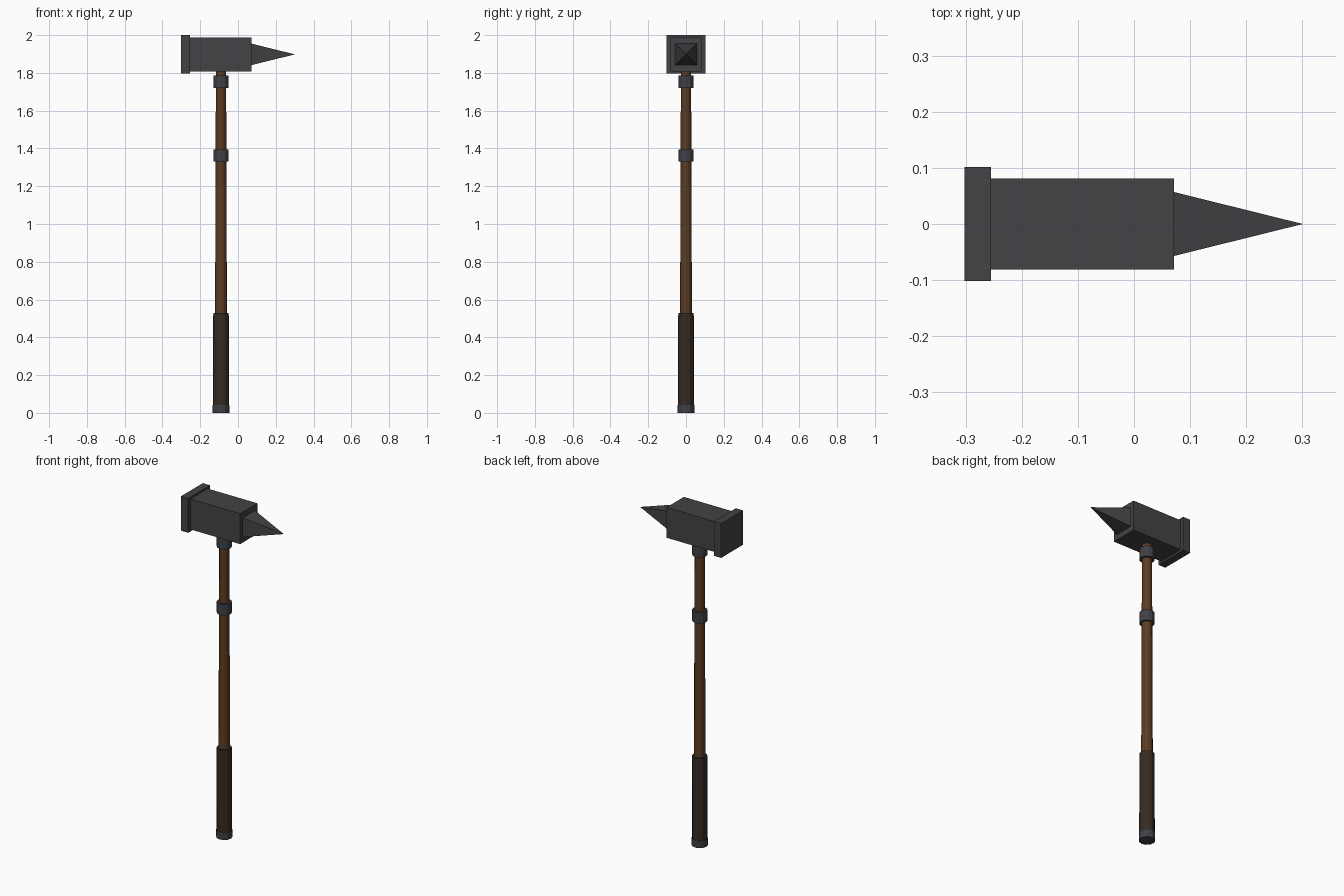
import bpy
import math

if "Cube" in bpy.data.objects:
    bpy.data.objects.remove(bpy.data.objects["Cube"])


def material(name, rgb):
    m = bpy.data.materials.new(name)
    m.diffuse_color = (*rgb, 1.0)
    m.use_nodes = True
    m.node_tree.nodes["Principled BSDF"].inputs["Base Color"].default_value = m.diffuse_color
    return m


IRON = material("dark iron", (0.056, 0.055, 0.060))
BAND = material("band steel", (0.050, 0.052, 0.060))
WOOD = material("brown wood", (0.105, 0.045, 0.016))
GRIP = material("dark leather", (0.036, 0.024, 0.016))

SHAFT_X = -0.09
HEAD_Z = 1.898


def finish(name, mat):
    ob = bpy.context.object
    ob.name = name
    ob.data.materials.append(mat)
    return ob


def box(name, x0, x1, half_y, half_z, mat):
    bpy.ops.mesh.primitive_cube_add(size=1, location=((x0 + x1) / 2, 0, HEAD_Z))
    ob = finish(name, mat)
    ob.scale = (x1 - x0, 2 * half_y, 2 * half_z)
    return ob


def rod(name, z0, z1, r0, r1, mat, sides=12):
    bpy.ops.mesh.primitive_cone_add(vertices=sides, radius1=r0, radius2=r1,
                                    depth=z1 - z0,
                                    location=(SHAFT_X, 0, (z0 + z1) / 2))
    return finish(name, mat)


# Hammer head: striking plate, block and square spike
box("striking_plate", -0.302, -0.255, 0.102, 0.102, IRON)
box("head_block", -0.255, 0.071, 0.081, 0.09, IRON)
bpy.ops.mesh.primitive_cone_add(vertices=4, radius1=0.057 * math.sqrt(2), radius2=0,
                                depth=0.23, rotation=(0, 0, math.pi / 4))
spike = finish("spike", IRON)
bpy.ops.object.transform_apply(rotation=True)
spike.rotation_euler = (0, math.pi / 2, 0)
spike.location = (0.186, 0, HEAD_Z)

# Tapered wooden shaft
rod("shaft", 0.03, 1.83, 0.033, 0.027, WOOD)

# Grip and pommel cap
rod("grip", 0.03, 0.53, 0.042, 0.041, GRIP)
rod("pommel_cap", 0.0, 0.043, 0.044, 0.044, BAND)

# Metal bands
for name, z in (("lower_band", 1.362), ("upper_band", 1.753)):
    rod(name, z - 0.032, z + 0.032, 0.041, 0.041, BAND)
